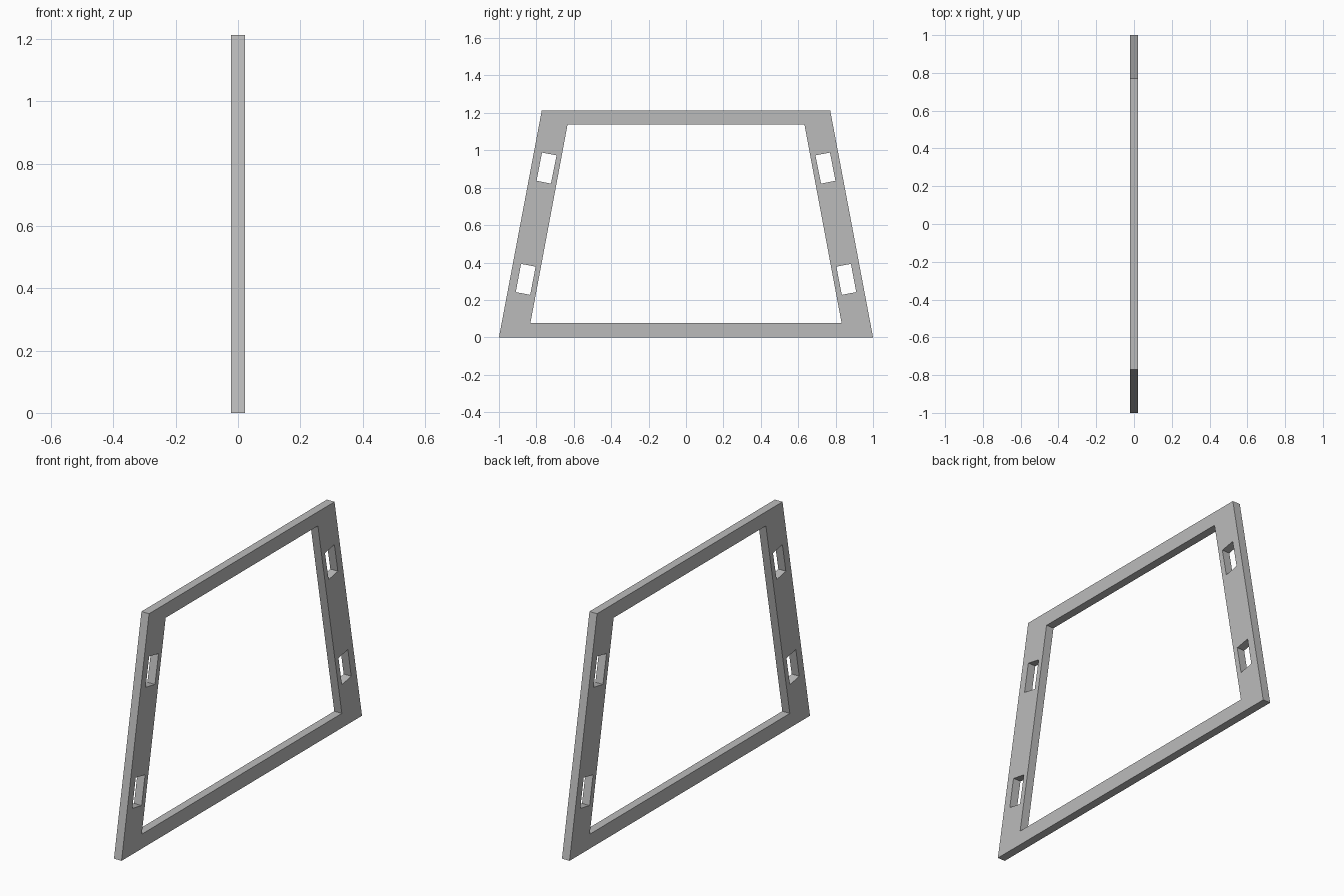
import bpy
import bmesh

THICKNESS = 0.044

cube = bpy.data.objects.get("Cube")
if cube:
    bpy.data.objects.remove(cube, do_unlink=True)

# Single plain grey finish
grey = bpy.data.materials.new("plain_grey")
grey.use_nodes = True
colour = (0.5, 0.5, 0.5, 1)
grey.diffuse_color = colour
grey.node_tree.nodes["Principled BSDF"].inputs["Base Color"].default_value = colour


def trapezoid(bottom, top, low, high):
    return [(-bottom, low), (bottom, low), (top, high), (-top, high)]


def mirrored(points):
    return [(-y, z) for y, z in points]


# Outline, opening and leaning slots, as (y, z) profiles
outer = trapezoid(1.0, 0.771, 0, 1.213)
opening = trapezoid(0.832, 0.633, 0.076, 1.139)
upper_slot = [(0.770, 0.988), (0.799, 0.837), (0.722, 0.822), (0.692, 0.973)]
lower_slot = [(0.882, 0.393), (0.910, 0.242), (0.833, 0.227), (0.804, 0.378)]
loops = [outer, opening]
for slot in (upper_slot, lower_slot):
    loops += [slot, mirrored(slot)]

# Fill the flat sheet between the outline and its holes
bm = bmesh.new()
edges = []
for loop in loops:
    verts = [bm.verts.new((0, y, z)) for y, z in loop]
    for a, b in zip(verts, verts[1:] + verts[:1]):
        edges.append(bm.edges.new((a, b)))
bmesh.ops.triangle_fill(bm, edges=edges, use_beauty=True, normal=(1, 0, 0))
bmesh.ops.recalc_face_normals(bm, faces=bm.faces)
mesh = bpy.data.meshes.new("trapezoid_frame")
bm.to_mesh(mesh)
bm.free()
mesh.materials.append(grey)

# Thicken the sheet evenly to both sides
frame = bpy.data.objects.new("trapezoid_frame", mesh)
bpy.context.collection.objects.link(frame)
solid = frame.modifiers.new("thickness", "SOLIDIFY")
solid.thickness = THICKNESS
solid.offset = 0
